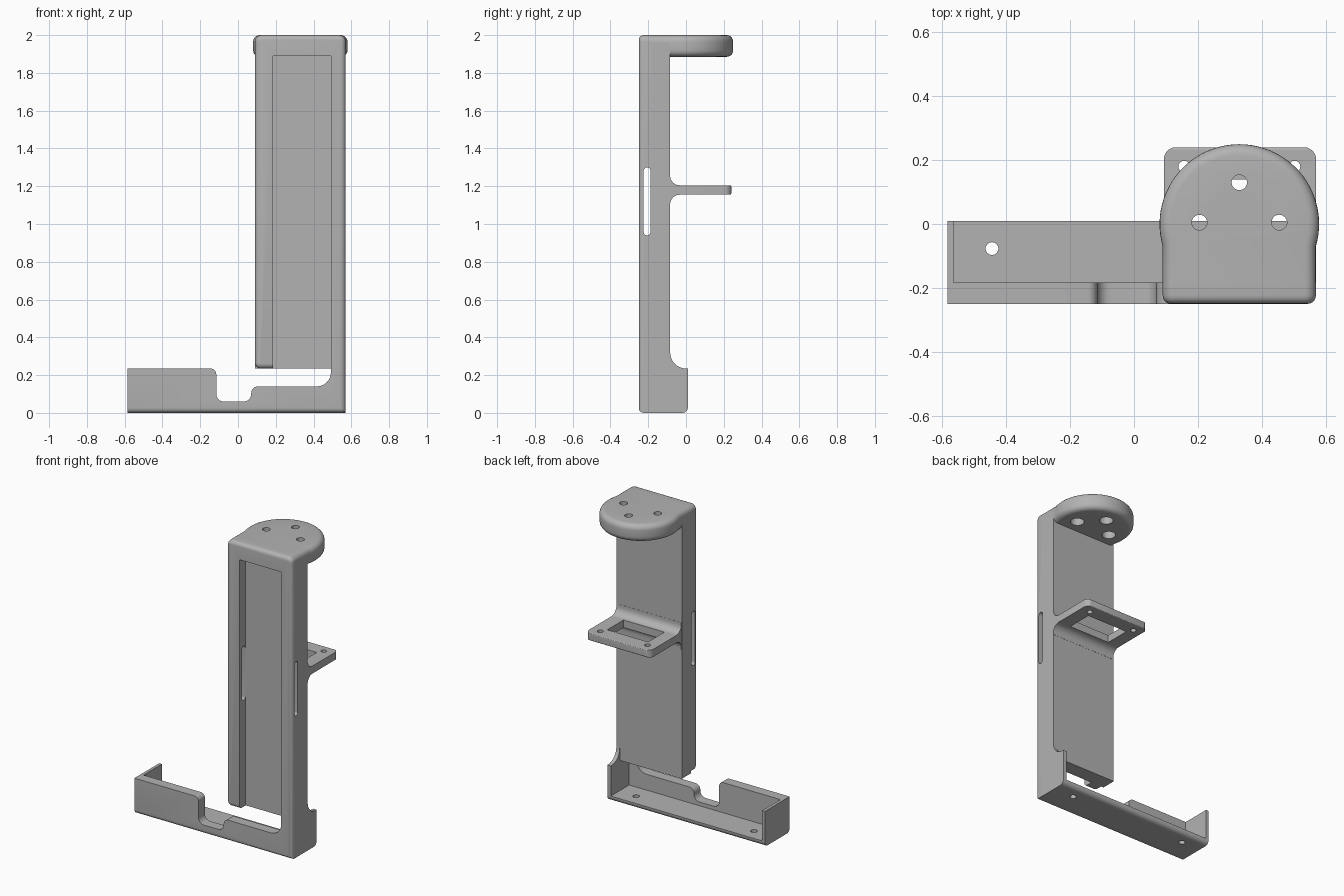
import bpy, bmesh
from math import cos, sin, pi, asin
from mathutils import Vector

cube = bpy.data.objects.get("Cube")
if cube:
    bpy.data.objects.remove(cube, do_unlink=True)

grey = bpy.data.materials.new("plain_grey")
grey.use_nodes = True
grey.diffuse_color = (0.45, 0.45, 0.45, 1)
grey.node_tree.nodes["Principled BSDF"].inputs["Base Color"].default_value = (0.45, 0.45, 0.45, 1)

FRONT, STEP, BACK = -0.25, -0.183, -0.085     # depth levels of the column
LEFT, RIGHT, MID = 0.09, 0.57, 0.33           # column sides and centre
TRAY_END, TRAY_BACK, TRAY_TOP = -0.585, 0.01, 0.235


def rounded(corners, steps=8):
    """Turn (u, v, radius) corners into an outline with round fillets."""
    out = []
    for i, (u, v, r) in enumerate(corners):
        p = Vector((u, v))
        if r == 0:
            out.append(p)
            continue
        a = (Vector(corners[i - 1][:2]) - p).normalized()
        b = (Vector(corners[(i + 1) % len(corners)][:2]) - p).normalized()
        centre = p + (a + b) * r              # all filleted corners are square
        for k in range(steps + 1):
            t = k / steps * pi / 2
            out.append(centre - b * r * cos(t) - a * r * sin(t))
    return out


def prism(name, outline, axis, lo, hi, bevel=0, rule=None, segments=5):
    """Extrude an outline along an axis and round the edges chosen by rule."""
    place = {"x": lambda p, d: (d, p[0], p[1]),
             "y": lambda p, d: (p[0], d, p[1]),
             "z": lambda p, d: (p[0], p[1], d)}[axis]
    bm = bmesh.new()
    low = [bm.verts.new(place(p, lo)) for p in outline]
    high = [bm.verts.new(place(p, hi)) for p in outline]
    bm.faces.new(low)
    bm.faces.new(high)
    for i in range(len(low)):
        bm.faces.new((low[i - 1], low[i], high[i], high[i - 1]))
    bmesh.ops.recalc_face_normals(bm, faces=bm.faces)
    if bevel:
        edges = [e for e in bm.edges if rule(*[v.co for v in e.verts])]
        bmesh.ops.bevel(bm, geom=edges, offset=bevel, segments=segments,
                        profile=0.5, affect='EDGES', clamp_overlap=True)
    mesh = bpy.data.meshes.new(name)
    bm.to_mesh(mesh)
    bm.free()
    mesh.materials.append(grey)
    obj = bpy.data.objects.new(name, mesh)
    bpy.context.collection.objects.link(obj)
    return obj


def rect(u0, u1, v0, v1, r=0):
    return rounded([(u0, v0, r), (u1, v0, r), (u1, v1, r), (u0, v1, r)])


def circle(u, v, r, n=32):
    return [(u + r * cos(2 * pi * i / n), v + r * sin(2 * pi * i / n)) for i in range(n)]


def cut(obj, outline, axis, lo, hi):
    cutter = prism("cutter", outline, axis, lo, hi)
    cutter.hide_render = True
    mod = obj.modifiers.new("cut", 'BOOLEAN')
    mod.operation, mod.object = 'DIFFERENCE', cutter
    bpy.context.view_layer.objects.active = obj
    bpy.ops.object.modifier_apply(modifier=mod.name)
    bpy.data.objects.remove(cutter, do_unlink=True)


# Front frame: column rim and tray front in one outline
def frame_rim(a, b):
    m = (a + b) / 2
    on_front = max(a.y, b.y) < FRONT + 0.001
    left_wall = 0.08 < m.x < 0.18 and m.z > 0.2
    return on_front and (m.z < 0.001 or m.x > 0.53 or m.z > 1.95 or left_wall)


frame = prism("front_frame", rounded([
    (TRAY_END, 0, 0), (RIGHT, 0, 0), (RIGHT, 2, 0.035), (LEFT, 2, 0.035),
    (LEFT, TRAY_TOP, 0.03), (0.185, TRAY_TOP, 0), (0.185, 1.89, 0),
    (0.492, 1.89, 0), (0.492, 0.14, 0.075), (0.07, 0.14, 0.035),
    (0.07, 0.06, 0.04), (-0.115, 0.06, 0.04), (-0.115, TRAY_TOP, 0.03),
    (TRAY_END, TRAY_TOP, 0)]), "y", FRONT, STEP, 0.026, frame_rim)
cut(frame, rect(-0.224, -0.188, 0.94, 1.3, 0.0179), "x", 0, 0.7)

# Column back panel
column = prism("column_back", rect(LEFT, RIGHT, STEP, BACK), "z", TRAY_TOP, 1.96)

# Rounded head plate with counterbored screw holes
R = 0.25
start = -asin(0.07 / R)
head_outline = [(LEFT, STEP), (RIGHT, STEP)]
for i in range(49):
    t = start + (pi - 2 * start) * i / 48
    head_outline.append((MID + R * cos(t), R * sin(t)))
head = prism("head_plate", head_outline, "z", 1.885, 2, 0.035,
             lambda a, b: abs(a.z - b.z) < 0.001 and max(a.y, b.y) > STEP + 0.001)
for x, y in ((MID, 0.13), (MID - 0.125, 0.005), (MID + 0.125, 0.005)):
    cut(head, circle(x, y, 0.024), "z", 1.8, 2.1)
    cut(head, circle(x, y, 0.042), "z", 1.8, 1.94)

# Rear shelf with filleted root, window and two holes
shelf = prism("rear_shelf", rounded([
    (BACK, 1.09, 0), (BACK + 0.001, 1.09, 0), (BACK + 0.001, 1.155, 0.05),
    (0.24, 1.155, 0.008), (0.24, 1.205, 0.008), (BACK + 0.001, 1.205, 0.05),
    (BACK + 0.001, 1.27, 0), (BACK, 1.27, 0)]), "x", LEFT + 0.004, RIGHT)
bpy.context.view_layer.objects.active = shelf
corner = prism("corner_trim", rounded([
    (LEFT, -0.2, 0), (RIGHT + 0.001, -0.2, 0), (RIGHT + 0.001, 0.241, 0.04),
    (LEFT + 0.003, 0.241, 0.04), (LEFT + 0.003, -0.2, 0)]), "z", 1, 1.4)
trim = shelf.modifiers.new("trim", 'BOOLEAN')
trim.operation, trim.object = 'INTERSECT', corner
bpy.ops.object.modifier_apply(modifier=trim.name)
bpy.data.objects.remove(corner, do_unlink=True)
cut(shelf, rect(0.18, 0.48, -0.03, 0.14), "z", 1, 1.4)
for side in (-1, 1):
    cut(shelf, circle(MID + side * 0.173, 0.18, 0.018), "z", 1, 1.4)

# Tray floor with two screw holes
floor = prism("tray_floor", rounded([
    (STEP, 0, 0), (TRAY_BACK, 0, 0.03), (TRAY_BACK, 0.035, 0), (STEP, 0.035, 0)]),
    "x", TRAY_END + 0.02, RIGHT - 0.025)
for x in (-0.445, 0.42):
    cut(floor, circle(x, -0.077, 0.02), "z", -0.1, 0.2)

# Tray end walls; the right one sweeps up into the column
base = [(STEP, 0, 0), (TRAY_BACK, 0, 0.03), (TRAY_BACK, TRAY_TOP, 0)]
prism("tray_left_wall", rounded(base + [(STEP, TRAY_TOP, 0)]),
      "x", TRAY_END, TRAY_END + 0.02)
prism("tray_right_wall", rounded(base + [
    (BACK + 0.001, TRAY_TOP, 0.085), (BACK + 0.001, 0.34, 0), (BACK, 0.34, 0),
    (BACK, TRAY_TOP, 0), (STEP, TRAY_TOP, 0)]), "x", RIGHT - 0.025, RIGHT)

# Smooth the curved areas, keep corners crisp
bpy.ops.object.select_all(action='DESELECT')
for obj in bpy.context.collection.objects:
    if obj.type == 'MESH' and grey.name in obj.data.materials:
        obj.select_set(True)
        bpy.context.view_layer.objects.active = obj
bpy.ops.object.shade_smooth_by_angle(angle=0.6)
